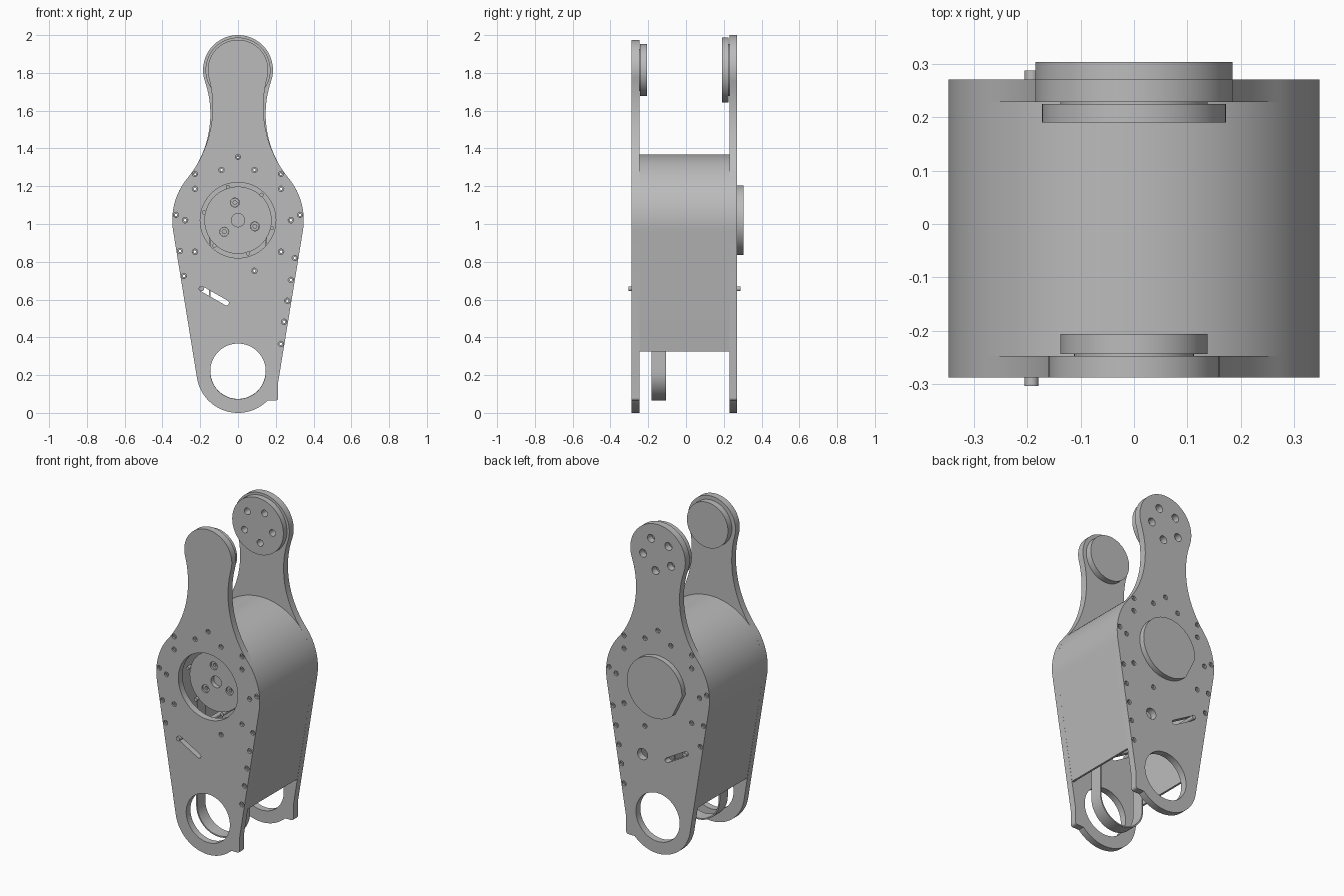
import bpy, bmesh
from math import sin, cos, pi, radians, sqrt, atan2, degrees

cube = bpy.data.objects.get("Cube")
if cube:
    bpy.data.objects.remove(cube, do_unlink=True)

grey = bpy.data.materials.new("plain grey")
grey.use_nodes = True
grey.diffuse_color = (0.5, 0.5, 0.5, 1)
grey.node_tree.nodes["Principled BSDF"].inputs["Base Color"].default_value = (0.5, 0.5, 0.5, 1)

HUB, FOOT, TIP = 1.02, 0.22, 1.815     # heights of the three axes
HUB_R, FOOT_R = 0.348, 0.22
TILT = 9.35                            # slope of the tapered sides, degrees


def arc(x, z, r, a, b, n=24):
    """Points along an arc, angles in degrees."""
    steps = [radians(a + (b - a) * i / n) for i in range(n + 1)]
    return [(x + r * cos(t), z + r * sin(t)) for t in steps]


def circle(x, z, r, n=64):
    return arc(x, z, r, 0, 360, n)[:-1]


def ring_of(x, z, r, start, count):
    """Evenly spaced points around a centre."""
    return arc(x, z, r, start, start + 360, count)[:-1]


def capsule(x0, z0, x1, z1, r, n=24):
    """Closed loop around a straight segment."""
    a = degrees(atan2(z1 - z0, x1 - x0))
    return arc(x1, z1, r, a - 90, a + 90, n) + arc(x0, z0, r, a + 90, a + 270, n)


def slab(name, loops, y0, y1):
    """Flat part lying in x-z, filled between loops, from y0 to y1."""
    curve = bpy.data.curves.new(name, 'CURVE')
    curve.dimensions = '2D'
    curve.fill_mode = 'BOTH'
    curve.extrude = (y1 - y0) / 2
    for loop in loops:
        spline = curve.splines.new('POLY')
        spline.points.add(len(loop) - 1)
        for point, (x, z) in zip(spline.points, loop):
            point.co = (x, z, 0, 1)
        spline.use_cyclic_u = True
    temp = bpy.data.objects.new(name, curve)
    bpy.context.collection.objects.link(temp)
    graph = bpy.context.evaluated_depsgraph_get()
    mesh = bpy.data.meshes.new_from_object(temp.evaluated_get(graph))
    bpy.data.objects.remove(temp, do_unlink=True)
    bpy.data.curves.remove(curve)
    bm = bmesh.new()
    bm.from_mesh(mesh)
    bmesh.ops.remove_doubles(bm, verts=bm.verts, dist=0.00005)
    bmesh.ops.recalc_face_normals(bm, faces=bm.faces)
    bm.to_mesh(mesh)
    bm.free()
    mesh.materials.clear()
    mesh.materials.append(grey)
    obj = bpy.data.objects.new(name, mesh)
    bpy.context.collection.objects.link(obj)
    obj.rotation_euler.x = pi / 2
    obj.location.y = (y0 + y1) / 2
    bpy.ops.object.select_all(action='DESELECT')
    obj.select_set(True)
    bpy.context.view_layer.objects.active = obj
    bpy.ops.object.shade_smooth_by_angle(angle=radians(30))
    return obj


def plate_outline(tip_r, fillet):
    """Side plate: round tip, waisted neck, wide hub, tapered foot with a heel."""
    d1, d2, gap = HUB_R + fillet, tip_r + fillet, TIP - HUB
    up = (d1 * d1 - d2 * d2 + gap * gap) / (2 * gap)
    cx, cz = sqrt(d1 * d1 - up * up), HUB + up
    low = degrees(atan2(up, cx))
    high = degrees(atan2(cz - TIP, cx))
    shoulder = arc(0, HUB, HUB_R, -TILT, low)
    neck = arc(cx, cz, fillet, 180 + low, 180 + high)[1:-1]
    side = shoulder + neck
    tip = arc(0, TIP, tip_r, high, 180 - high, 48)
    mirrored = [(-x, z) for x, z in reversed(side)]
    bottom = arc(0, FOOT, FOOT_R, 180 + TILT, 315, 40)
    heel = [(0.195, 0.065)] + arc(0.198, 0.08, 0.015, -80, 0, 6) + [(0.213, 0.165)]
    return side + tip + mirrored + bottom + heel


# Screw positions shared by both plates
screws = [(0, 1.355), (0.087, 0.752)]
for s in (-1, 1):
    screws += [(s * x, z) for x, z in (
        (0.087, 1.286), (0.228, 1.265), (0.228, 1.186), (0.328, 1.048),
        (0.28, 1.02), (0.228, 0.853))]
screws += [(-0.307, 0.857), (-0.286, 0.725), (0.301, 0.82), (0.28, 0.704),
           (0.261, 0.593), (0.244, 0.482), (0.227, 0.365)]
SCREW_R = 0.0145
slot = capsule(-0.192, 0.657, -0.062, 0.583, 0.0135, 10)
bolts = ring_of(0, TIP, 0.1, 63, 5)


def plate(name, tip_r, fillet, extra, y0, y1):
    holes = [circle(x, z, SCREW_R, 16) for x, z in screws]
    loops = [plate_outline(tip_r, fillet), circle(0, FOOT, 0.147), slot]
    return slab(name, loops + holes + extra, y0, y1)


# Side plates
plate("front_plate", 0.16, 0.6, [circle(0, HUB, 0.2)], -0.288, -0.247)
plate("back_plate", 0.185, 0.535,
      [circle(x, z, 0.024, 24) for x, z in bolts] + [circle(0.103, 0.577, 0.034, 32)],
      0.229, 0.271)

# Recessed screws with a socket
for side, y0, y1 in (("front", -0.278, -0.25), ("back", 0.232, 0.261)):
    slab(side + "_screws",
         [loop for x, z in screws
          for loop in (circle(x, z, SCREW_R - 0.0005, 16), circle(x, z, 0.007, 6))],
         y0, y1)

# Curved cover between the plates, open below
def cover_path(inset):
    r = HUB_R - inset
    t = radians(TILT)
    drop = (HUB - r * sin(t) - 0.325) * sin(t) / cos(t)
    foot_x = r * cos(t) - drop
    return [(foot_x, 0.325)] + arc(0, HUB, r, -TILT, 180 + TILT, 72) + [(-foot_x, 0.325)]


slab("cover", [cover_path(0) + cover_path(0.012)[::-1]], -0.247, 0.229)

# Pivot discs at the tips
slab("front_pivot_disc", [circle(0, TIP, 0.138)], -0.244, -0.206)
slab("front_pivot_neck", [circle(0, TIP, 0.112)], -0.248, -0.243)
pivot_holes = [circle(x, z, 0.02, 24) for x, z in bolts]
slab("back_pivot_disc", [circle(0, TIP, 0.172)] + pivot_holes, 0.19, 0.225)
slab("back_pivot_neck", [circle(0, TIP, 0.138)] + pivot_holes, 0.224, 0.23)

# Motor, its rear cap with one flat, and the drive hub
slab("motor_body", [circle(0, HUB, 0.17)], 0, 0.272)
slab("motor_cap", [arc(0, HUB, 0.185, -130, 182, 72)], 0.27, 0.304)
hub_bolts = ring_of(0, HUB, 0.095, 100, 3)
slab("drive_hub",
     [circle(0, HUB, 0.178), circle(0, HUB, 0.035, 32)]
     + [circle(x, z, 0.024, 24) for x, z in hub_bolts], -0.21, -0.182)
slab("drive_hub_bolts",
     [loop for x, z in hub_bolts for loop in (circle(x, z, 0.023, 24), circle(x, z, 0.011, 6))],
     -0.2, -0.182)
slab("drive_pulley", [circle(0, HUB, 0.145)], -0.182, 0.01)

# Spacer rods around the hub
for i, (x, z) in enumerate(ring_of(0, HUB, 0.184, 47, 6)):
    slab(f"spacer_rod_{i + 1}", [circle(x, z, 0.011, 16)], -0.23, 0.235)

# Drive belt and tensioner pin
slab("drive_belt", [capsule(0, FOOT, 0, HUB, 0.154), capsule(0, FOOT, 0, HUB, 0.146)],
     -0.182, -0.105)
slab("tensioner_pin", [circle(-0.192, 0.657, 0.013, 24)], -0.304, 0.288)
